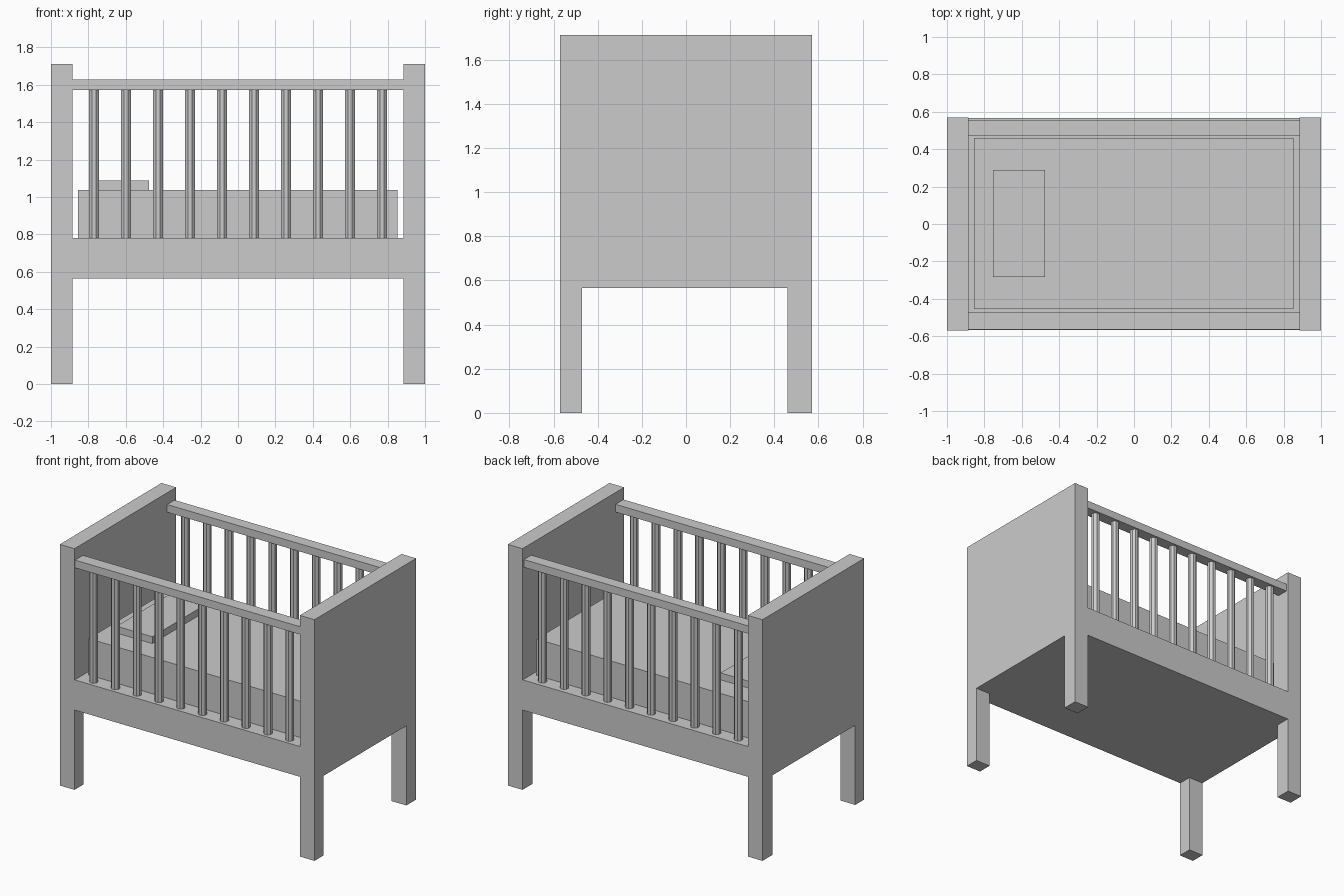
import bpy, math

if "Cube" in bpy.data.objects:
    bpy.data.objects.remove(bpy.data.objects["Cube"])

def box(name, x0, x1, y0, y1, z0, z1):
    bpy.ops.mesh.primitive_cube_add(size=1, location=((x0+x1)/2, (y0+y1)/2, (z0+z1)/2))
    o = bpy.context.object
    o.name = name
    o.scale = (x1-x0, y1-y0, z1-z0)
    bpy.ops.object.transform_apply(location=False, rotation=False, scale=True)
    return o

# end boards with their legs
for side, x0, x1 in (("left", -1, -0.885), ("right", 0.885, 1)):
    box(side + "_end_board", x0, x1, -0.57, 0.57, 0.565, 1.712)
    box(side + "_front_leg", x0, x1, -0.57, -0.47, 0, 0.565)
    box(side + "_back_leg", x0, x1, 0.46, 0.57, 0, 0.565)

# base, mattress and pillow
box("base", -0.885, 0.885, -0.568, 0.568, 0.565, 0.78)
box("mattress", -0.855, 0.852, -0.455, 0.46, 0.78, 1.038)
box("pillow", -0.755, -0.475, -0.283, 0.29, 1.038, 1.087)

# side rails with ten slats each
for side, y0, y1 in (("front", -0.563, -0.474), ("back", 0.47, 0.553)):
    box(side + "_rail", -0.885, 0.885, y0, y1, 1.573, 1.628)
    for i in range(10):
        bpy.ops.mesh.primitive_cylinder_add(
            vertices=8, radius=0.029, depth=0.795,
            location=(-0.77 + i * 0.171, (y0 + y1) / 2, 1.1765),
            rotation=(0, 0, math.pi / 8))
        bpy.context.object.name = f"{side}_slat_{i + 1}"
